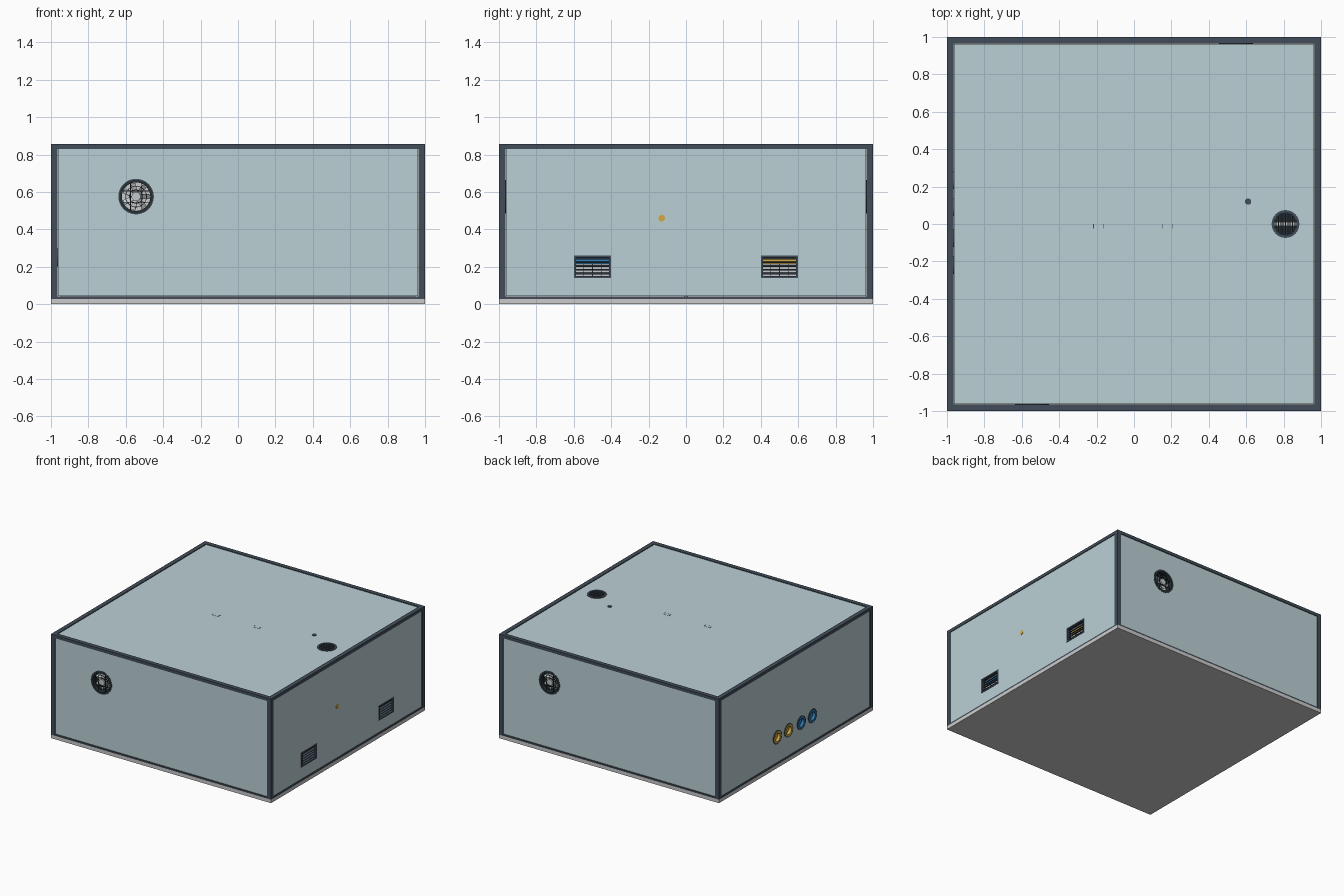
import bpy, bmesh, math
from mathutils import Matrix, Vector

if "Cube" in bpy.data.objects:
    bpy.data.objects.remove(bpy.data.objects["Cube"])


def mat(name, r, g, b):
    m = bpy.data.materials.new(name)
    m.diffuse_color = (r, g, b, 1)
    m.use_nodes = True
    m.node_tree.nodes["Principled BSDF"].inputs["Base Color"].default_value = m.diffuse_color
    return m


PANEL = mat("panel_blue_grey", .50, .63, .67)
FRAME = mat("frame_slate", .055, .075, .10)
DARK = mat("dark_metal", .02, .03, .035)
BLUE = mat("blue", .03, .22, .48)
YELLOW = mat("yellow", .65, .40, .06)
STEEL = mat("steel", .55, .58, .60)


def finish(name, bm, M, m, smooth=False):
    bmesh.ops.recalc_face_normals(bm, faces=bm.faces)
    me = bpy.data.meshes.new(name)
    bm.to_mesh(me)
    bm.free()
    me.transform(M)
    ob = bpy.data.objects.new(name, me)
    bpy.context.collection.objects.link(ob)
    if m:
        me.materials.append(m)
    if smooth:
        bpy.context.view_layer.objects.active = ob
        ob.select_set(True)
        bpy.ops.object.shade_smooth_by_angle()
        ob.select_set(False)
    return ob


def box(name, c, s, m=None, M=Matrix(), tilt=0):
    bm = bmesh.new()
    bmesh.ops.create_cube(bm, size=1)
    T = Matrix.Translation(c) @ Matrix.Rotation(tilt, 4, 'X') @ Matrix.Diagonal((*s, 1))
    bmesh.ops.transform(bm, matrix=T, verts=bm.verts)
    return finish(name, bm, M, m)


def lathe(name, profile, M, m, n=48, closed=True):
    # revolve an (r, z) profile around local z
    bm = bmesh.new()
    vs = [bm.verts.new((r, 0, z)) for r, z in profile]
    es = [bm.edges.new((vs[i], vs[i + 1])) for i in range(len(vs) - 1)]
    if closed:
        es.append(bm.edges.new((vs[-1], vs[0])))
    bmesh.ops.spin(bm, geom=vs + es, axis=(0, 0, 1), cent=(0, 0, 0), angle=2 * math.pi, steps=n)
    bmesh.ops.remove_doubles(bm, verts=bm.verts, dist=1e-5)
    return finish(name, bm, M, m, True)


def ring(name, ro, ri, z0, z1, M, m, n=48):
    return lathe(name, [(ro, z0), (ro, z1), (ri, z1), (ri, z0)], M, m, n)


def disc(name, r, z0, z1, M, m, n=32):
    return lathe(name, [(0, z0), (r, z0), (r, z1), (0, z1)], M, m, n, False)


def cut(ob, cutter):
    mod = ob.modifiers.new("opening", 'BOOLEAN')
    mod.operation = 'DIFFERENCE'
    mod.solver = 'EXACT'
    mod.object = cutter
    cutter.hide_render = True
    cutter.hide_viewport = True


def wall(deg):
    # local x along the wall, y up, z outward; origin on the outer panel face
    return (Matrix.Rotation(math.radians(deg), 4, 'Z') @ Matrix.Translation((0, -.995, 0))
            @ Matrix.Rotation(math.pi / 2, 4, 'X'))


FRONT, RIGHT, BACK, LEFT = (wall(d) for d in (0, 90, 180, 270))
TOP = Matrix.Translation((0, 0, .85))

# base slab and frame
box("base_slab", (0, 0, .014), (2, 2, .028))
for i, M in enumerate((FRONT, RIGHT, BACK, LEFT)):
    box(f"corner_post_{i}", (.9825, .4415, -.0125), (.035, .827, .035), FRAME, M)
    box(f"top_rail_{i}", (0, .8425, -.0125), (1.93, .025, .035), FRAME, M)
    box(f"bottom_rail_{i}", (0, .034, -.0125), (1.93, .012, .035), FRAME, M)

# panels
panels = {}
for n, M in (("front", FRONT), ("right", RIGHT), ("back", BACK), ("left", LEFT)):
    panels[n] = box(n + "_panel", (0, .436, -.01), (1.926, .786, .02), PANEL, M)
panels["top"] = box("top_panel", (0, 0, -.01), (1.926, 1.926, .02), PANEL, TOP)

# round fan openings, front and back
for n, W in (("front", FRONT), ("back", BACK)):
    M = W @ Matrix.Translation((-.545, .575, 0))
    cut(panels[n], disc(n + "_fan_cutter", .088, -.06, .03, M, None, 48))
    ring(n + "_fan_flange", .095, .088, -.004, .003, M, FRAME)
    ring(n + "_fan_shroud", .09, .076, -.07, .004, M, DARK)
    for r in (.036, .056):
        ring(n + "_fan_guard_ring", r + .0015, r - .0015, -.008, -.004, M, DARK)
    for k in range(2):
        R = M @ Matrix.Rotation(k * math.pi / 2, 4, 'Z')
        for o in (-.03, .03):
            box(n + "_fan_guard_bar", (o, 0, -.009), (.004, .145, .004), DARK, R)
    disc(n + "_fan_hub", .024, -.05, -.004, M, STEEL)
    for k in range(7):
        R = M @ Matrix.Rotation(k * 2 * math.pi / 7, 4, 'Z')
        box(n + "_fan_blade", (.047, 0, -.035), (.052, .03, .003), STEEL, R, .6)

# louvred grilles and sensor knob on the right wall
for y, col in ((-.5, BLUE), (.5, YELLOW)):
    M = RIGHT @ Matrix.Translation((y, .2, 0))
    cut(panels["right"], box("grille_cutter", (0, 0, 0), (.186, .106, .1), None, M))
    for s in (-1, 1):
        box("grille_side", (s * .0935, 0, -.012), (.013, .12, .032), FRAME, M)
        box("grille_edge", (0, s * .0545, -.012), (.174, .011, .032), FRAME, M)
    for k in range(5):
        box("grille_slat", (0, -.036 + k * .02, -.012), (.174, .003, .018), FRAME, M, .35)
    box("duct_stripe", (0, .032, -.045), (.18, .034, .02), col, M)
    box("filter_face", (0, -.02, -.06), (.18, .075, .02), STEEL, M)
    for o in (-.05, 0, .05):
        box("filter_rib", (o, -.02, -.048), (.004, .075, .006), DARK, M)
M = RIGHT @ Matrix.Translation((-.13, .46, 0))
disc("sensor_knob", .014, -.01, .004, M, YELLOW, 24)
ring("sensor_collar", .018, .014, -.01, .003, M, YELLOW, 24)

# four pipe ports on the left wall
for i, (x, col) in enumerate(((-.235, YELLOW), (-.09, YELLOW), (.075, BLUE), (.22, BLUE))):
    M = LEFT @ Matrix.Translation((x, .25, 0))
    cut(panels["left"], disc("port_cutter", .05, -.06, .03, M, None, 40))
    ring(f"port_flange_{i}", .056, .048, -.015, .004, M, FRAME)
    ring(f"port_pipe_{i}", .048, .033, -.12, .003, M, col)
    disc(f"port_plug_{i}", .033, -.12, -.02, M, col)

# round roof vent, cap and two small lifting plates
M = TOP @ Matrix.Translation((.81, 0, 0))
cut(panels["top"], disc("vent_cutter", .068, -.06, .03, M, None, 48))
ring("roof_vent_ring", .074, .06, -.02, .004, M, FRAME)
disc("roof_vent_well", .064, -.06, -.04, M, DARK)
for k in range(-4, 5):
    h = math.sqrt(.062 ** 2 - (k * .0125) ** 2)
    box("roof_vent_slat", (k * .0125, 0, -.008), (.006, 2 * h, .016), FRAME, M)
disc("roof_cap", .017, -.01, .004, TOP @ Matrix.Translation((.61, .12, 0)), FRAME, 24)
for x in (-.19, .18):
    box("lifting_plate", (x, -.012, -.003), (.05, .026, .008), PANEL, TOP)
    for s in (-1, 1):
        box("lifting_plate_edge", (x + s * .0265, -.012, -.003), (.003, .026, .01), FRAME, TOP)
    box("lifting_plate_lip", (x, -.0255, -.003), (.05, .002, .009), PANEL, TOP)

# inner partition
box("inner_partition", (0, 0, .43), (1.9, .02, .78))
